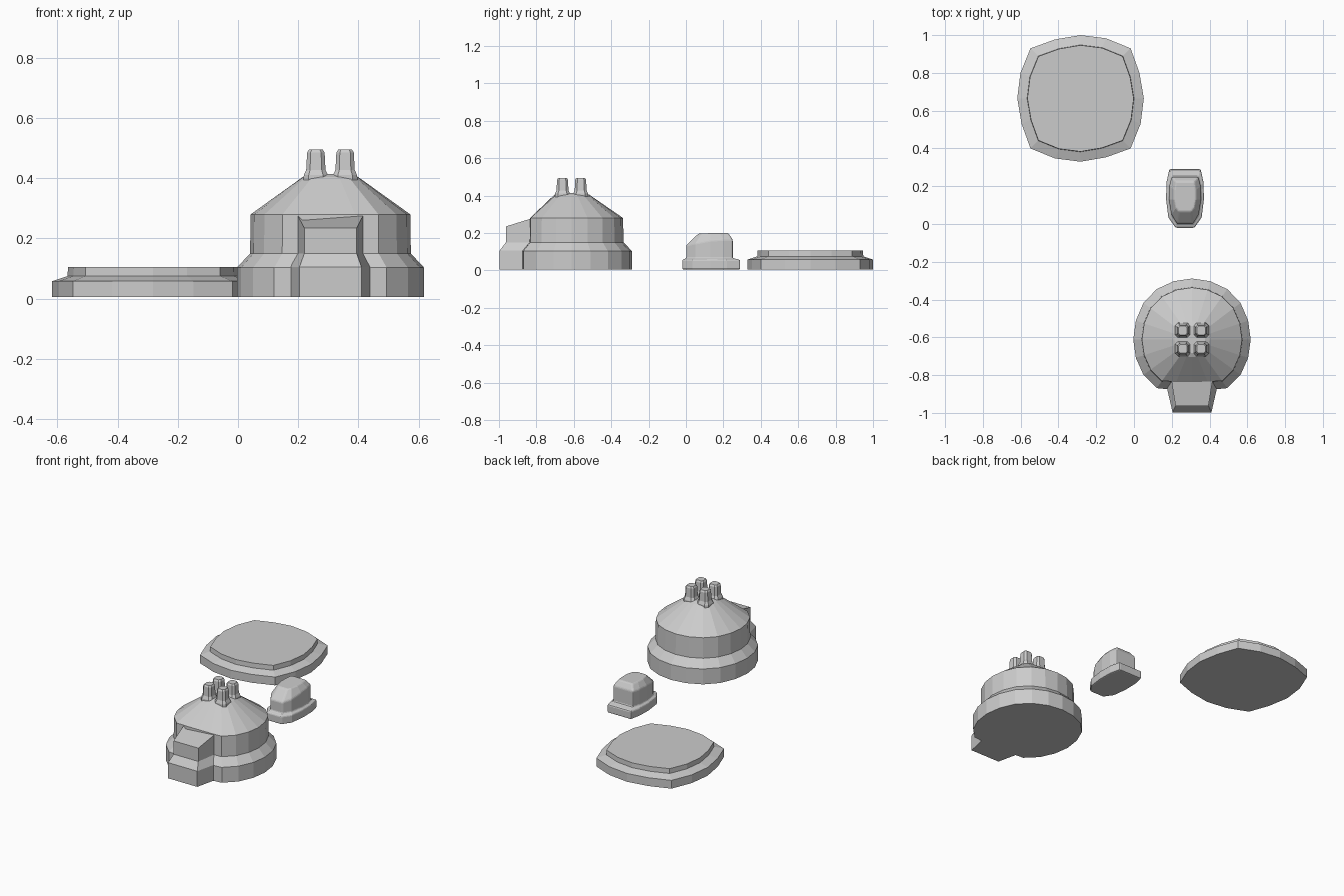
import bpy
import math

if "Cube" in bpy.data.objects:
    bpy.data.objects.remove(bpy.data.objects["Cube"])


def loft(name, rings, bevel=0.0):
    """Skin a stack of closed 3D rings (counter-clockwise) and cap both ends."""
    n = len(rings[0])
    verts = [p for ring in rings for p in ring]
    faces = [tuple(reversed(range(n))), tuple(range(len(verts) - n, len(verts)))]
    for k in range(len(rings) - 1):
        a, b = k * n, (k + 1) * n
        for i in range(n):
            j = (i + 1) % n
            faces.append((a + i, a + j, b + j, b + i))
    mesh = bpy.data.meshes.new(name)
    mesh.from_pydata(verts, [], faces)
    mesh.update()
    obj = bpy.data.objects.new(name, mesh)
    bpy.context.collection.objects.link(obj)
    if bevel:
        mod = obj.modifiers.new("soft_edges", 'BEVEL')
        mod.width, mod.segments, mod.limit_method = bevel, 2, 'ANGLE'
    return obj


def mirrored(half, cx):
    """Ring from (half width, y, z) points listed front to back, right side."""
    right = [(cx + w, y, z) for w, y, z in half]
    left = [(cx - w, y, z) for w, y, z in reversed(half)]
    return right + left


# Low plaza slab: rounded square with a raised inner step
def plaza_ring(s, z):
    quarter = [(0.335, 0.0), (0.312, 0.135), (0.265, 0.265), (0.135, 0.318)]
    pts = []
    for _ in range(4):
        pts += quarter
        quarter = [(-y, x) for x, y in quarter]
    return [(-0.283 + s * x, 0.665 + s * y, z) for x, y in pts]


loft("plaza_slab", [plaza_ring(s, z) for s, z in
                    [(1, 0.005), (1, 0.058), (0.845, 0.075), (0.84, 0.105)]])


# Small block: stepped plinth with a sloped roof
def hut_ring(outline, heights):
    return mirrored([(w, y, z) for (w, y), z in zip(outline, heights)], 0.27)


base = [(0.05, -0.02), (0.088, 0.035), (0.10, 0.13), (0.098, 0.22), (0.083, 0.29)]
wall = [(0.042, 0.002), (0.072, 0.05), (0.085, 0.13), (0.083, 0.2), (0.07, 0.25)]
roof = [(0.032, 0.065), (0.047, 0.085), (0.056, 0.13), (0.056, 0.18), (0.05, 0.225)]
loft("small_block", [
    hut_ring(base, [0.005] * 5),
    hut_ring(base, [0.057] * 5),
    hut_ring(wall, [0.065] * 5),
    hut_ring(wall, [0.135, 0.145, 0.16, 0.165, 0.165]),
    hut_ring(roof, [0.195, 0.199, 0.2, 0.2, 0.2])], bevel=0.007)

# Tower: twenty-sided body, flattened at the front, with a conical roof
CX, CY = 0.307, -0.612


def tower_ring(r, z, front, square=0.0):
    pts = []
    for i in range(20):
        a = math.radians(18 * i)
        c, s = math.cos(a), math.sin(a)
        k = r / max(abs(c), abs(s)) ** square
        y = k * s * (1.04 if s > 0 else 1.0)
        pts.append((CX + k * c, CY + max(y, -front), z))
    return pts


loft("tower_body", [
    tower_ring(0.311, 0.005, 0.266, 0.1),
    tower_ring(0.311, 0.103, 0.266, 0.1),
    tower_ring(0.267, 0.15, 0.225, 0.1),
    tower_ring(0.265, 0.28, 0.222, 0.1),
    tower_ring(0.092, 0.404, 0.092, 0.5),
    tower_ring(0.07, 0.414, 0.07, 0.5)])


# Gatehouse: tapered box with a flared foot and a sloping roof
def gate_ring(front_w, back_w, front_y, front_z, back_z):
    return mirrored([(front_w, front_y, front_z), (back_w, -0.835, back_z),
                     (back_w * 0.9, -0.76, back_z)], 0.307)


loft("gatehouse", [
    gate_ring(0.103, 0.14, -0.997, 0.005, 0.005),
    gate_ring(0.103, 0.14, -0.997, 0.105, 0.105),
    gate_ring(0.087, 0.108, -0.963, 0.15, 0.15),
    gate_ring(0.087, 0.108, -0.963, 0.235, 0.275)])


# Four corner posts on the roof, flaring into it at the foot
def post_ring(px, py, h, z):
    c = h * 0.6
    pts = [(h, -c), (h, c), (c, h), (-c, h), (-h, c), (-h, -c), (-c, -h), (c, -h)]
    return [(px + x, py + y, z) for x, y in pts]


for sx, sy in [(-1, -1), (1, -1), (1, 1), (-1, 1)]:
    px, py = CX + 0.0485 * sx, CY + 0.0485 * sy
    loft("roof_post", [post_ring(px, py, h, z) for h, z in
                       [(0.042, 0.38), (0.04, 0.41), (0.032, 0.428),
                        (0.029, 0.485), (0.023, 0.495)]])
